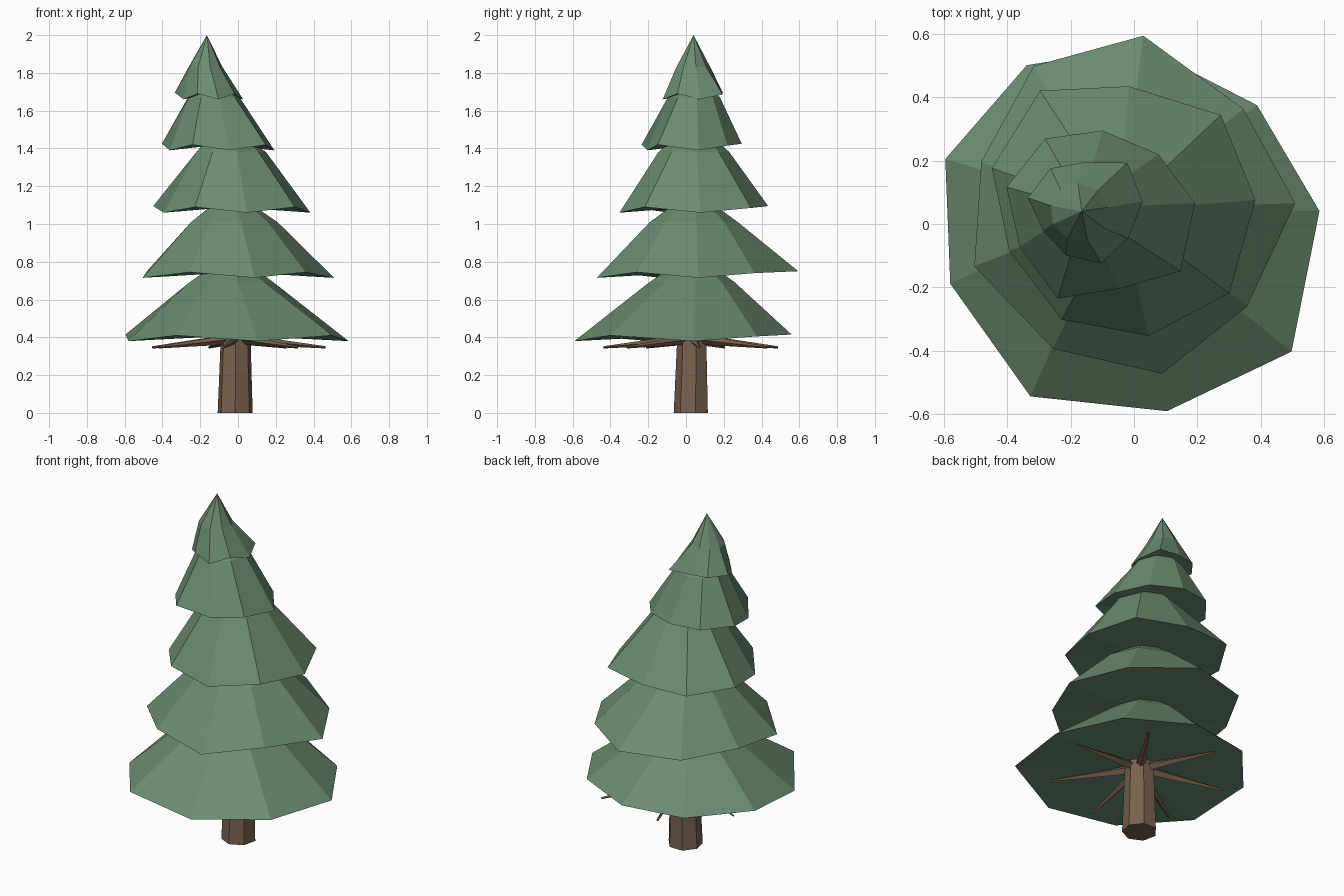
import bpy
import bmesh
from math import cos, sin, radians
from mathutils import Vector

cube = bpy.data.objects.get("Cube")
if cube:
    bpy.data.objects.remove(cube, do_unlink=True)


def make_material(name, rgb):
    mat = bpy.data.materials.new(name)
    mat.use_nodes = True
    mat.diffuse_color = (*rgb, 1)
    mat.node_tree.nodes["Principled BSDF"].inputs["Base Color"].default_value = (*rgb, 1)
    return mat


needle_green = make_material("needle green", (0.147, 0.26, 0.167))
bark_brown = make_material("bark brown", (0.19, 0.122, 0.077))


def ring(centre, radii, bearings, lifts):
    """Points around a vertical axis, each with its radius, bearing and lift."""
    points = []
    for radius, bearing, lift in zip(radii, bearings, lifts):
        angle = radians(bearing)
        points.append(Vector(centre) + Vector((radius * cos(angle), radius * sin(angle), lift)))
    return points


def loft(name, rings, bottom, top, material):
    """Skin rings of equal size and close both ends with fans to a point."""
    bm = bmesh.new()
    loops = [[bm.verts.new(p) for p in points] for points in rings]
    low, high = bm.verts.new(bottom), bm.verts.new(top)
    count = len(loops[0])
    for i in range(count):
        j = (i + 1) % count
        for a, b in zip(loops, loops[1:]):
            bm.faces.new((a[i], a[j], b[j], b[i]))
        bm.faces.new((low, loops[0][j], loops[0][i]))
        bm.faces.new((loops[-1][i], loops[-1][j], high))
    bmesh.ops.recalc_face_normals(bm, faces=bm.faces)
    mesh = bpy.data.meshes.new(name)
    bm.to_mesh(mesh)
    bm.free()
    mesh.materials.append(material)
    obj = bpy.data.objects.new(name, mesh)
    bpy.context.collection.objects.link(obj)


# Foliage tiers: rim centre, turn, rim radii, shoulder centre, shoulder radius, tip
RIM_BEARING = (5, 45, 88, 125, 162, 199, 240, 281, 322)
RIM_LIFT = (0, .025, .035, .035, .035, 0, .03, 0, .03)
tiers = [
    ((0, 0, .38), -1, (.587, .54, .56, .605, .63, .61, .635, .6, .64),
     (-.04, .03, .69), .23, (-.03, .04, .85)),
    ((0, .03, .715), -1, (.51, .48, .565, .566, .51, .53, .495, .51, .46),
     (-.025, .04, 1.01), .235, (-.04, .04, 1.18)),
    ((-.03, .04, 1.06), 0, (.415, .43, .395, .465, .44, .385, .395, .4, .42),
     (-.04, .04, 1.38), .19, (-.08, .04, 1.55)),
    ((-.1, .03, 1.39), 2, (.295, .26, .265, .3, .315, .28, .3, .24, .305),
     (-.13, .04, 1.67), .14, (-.14, .04, 1.8)),
    ((-.15, .04, 1.66), 5, (.18, .2, .155, .177, .19, .15, .153, .17, .157),
     (-.172, .037, 1.83), .092, (-.165, .04, 2)),
]
for n, (centre, turn, radii, shoulder, width, tip) in enumerate(tiers, 1):
    bearings = [b + turn for b in RIM_BEARING]
    rim = ring(centre, radii, bearings, RIM_LIFT)
    neck = ring(shoulder, [width] * len(radii), bearings, [0] * len(radii))
    under = Vector(centre) + Vector((0, 0, .03))
    loft(f"foliage_tier_{n}", [rim, neck], under, tip, needle_green)

# Seven-sided tapered trunk
SIDES = 7
foot, head = Vector((-.015, .03, 0)), Vector((-.012, .035, .45))
sides = [360 * n / SIDES - 90 for n in range(SIDES)]
level = [0] * SIDES
loft("trunk", [ring(foot, [.095] * SIDES, sides, level), ring(head, [.079] * SIDES, sides, level)],
     foot, head, bark_brown)

# Bare branches radiating under the lowest tier
for n in range(SIDES):
    angle = radians(159 + 360 * n / SIDES)
    out = Vector((cos(angle), sin(angle), 0))
    side = Vector((-out.y, out.x, 0))
    up = Vector((0, 0, 1))
    root = Vector((-.012, .033, .388)) + out * .05
    end = Vector((-.01, .033, .347)) + out * .475

    def section(at, size):
        return [at + side * size, at + up * size, at - side * size, at - up * size]

    loft(f"branch_{n + 1}", [section(root, .026), section(end, .006)],
         root, end, bark_brown)
